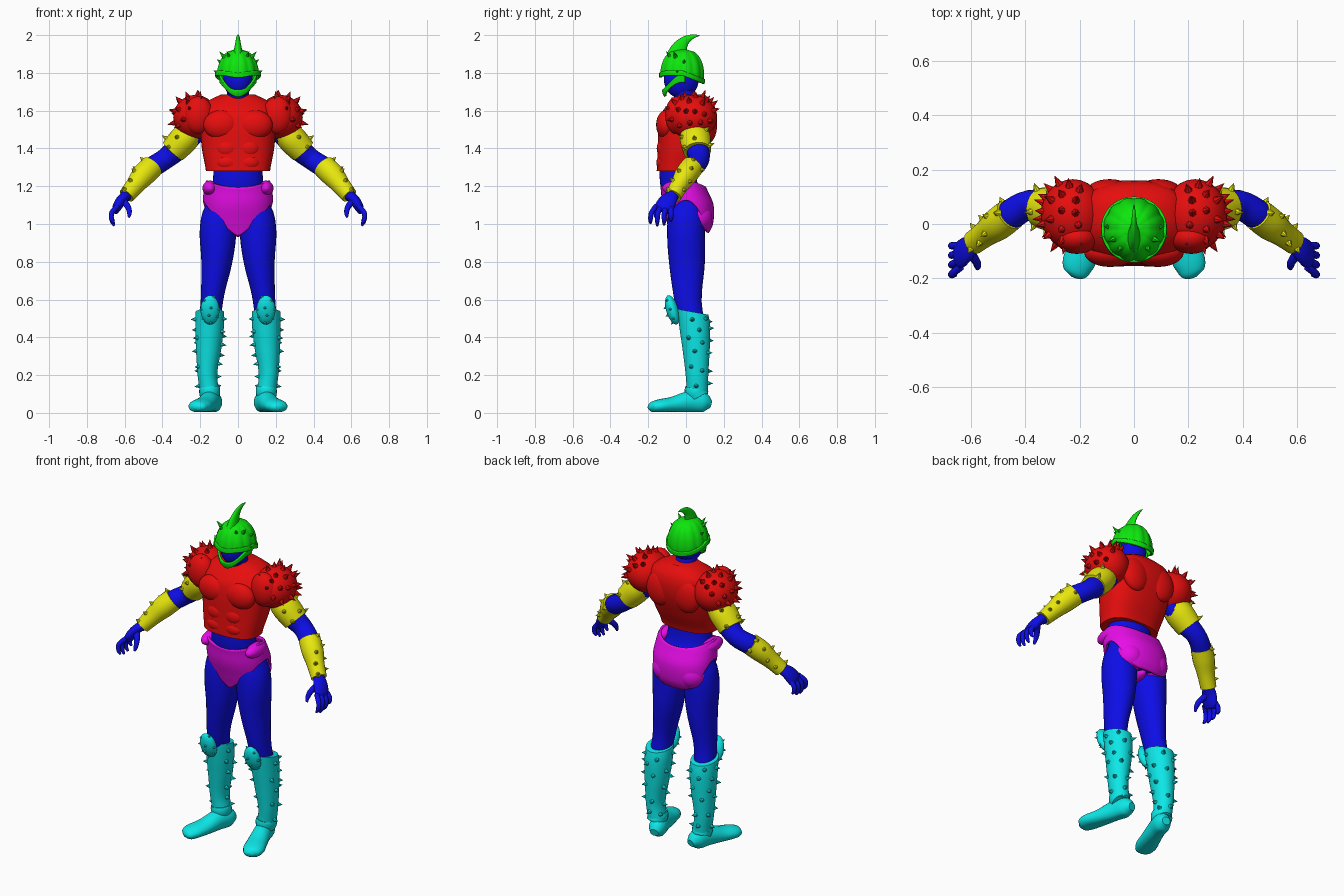
import bpy, bmesh, math, random
from mathutils import Vector, Matrix

random.seed(4)
if "Cube" in bpy.data.objects:
    bpy.data.objects.remove(bpy.data.objects["Cube"])


def material(name, rgb):
    m = bpy.data.materials.new(name)
    m.use_nodes = True
    m.diffuse_color = (*rgb, 1)
    m.node_tree.nodes["Principled BSDF"].inputs["Base Color"].default_value = (*rgb, 1)
    return m


LO, HI = 0.004, 0.8
BLUE = material("blue suit", (LO, LO, HI))
RED = material("red armour", (HI, LO, LO))
GREEN = material("green helmet", (LO, HI, LO))
YELLOW = material("yellow guards", (HI, HI, LO))
CYAN = material("cyan boots", (LO, HI, HI))
MAGENTA = material("magenta briefs", (HI, LO, HI))


def sample(rows, t):
    """Smooth interpolation through rows of numbers, t in row units."""
    i = min(int(t), len(rows) - 2)
    f = t - i
    p1, p2 = rows[i], rows[i + 1]
    p0, p3 = rows[max(i - 1, 0)], rows[min(i + 2, len(rows) - 1)]
    return [b + 0.5 * f * (c - a + f * (2*a - 5*b + 4*c - d + f * (3*(b - c) + d - a)))
            for a, b, c, d in zip(p0, p1, p2, p3)]


def finish(name, bm, mat, mirror=False, spikes=None, thick=0):
    bmesh.ops.recalc_face_normals(bm, faces=bm.faces)
    if spikes:
        add_spikes(bm, *spikes)
    mesh = bpy.data.meshes.new(name)
    bm.to_mesh(mesh)
    bm.free()
    mesh.materials.append(mat)
    ob = bpy.data.objects.new(name, mesh)
    bpy.context.collection.objects.link(ob)
    bpy.ops.object.select_all(action='DESELECT')
    ob.select_set(True)
    bpy.context.view_layer.objects.active = ob
    bpy.ops.object.shade_smooth_by_angle(angle=math.radians(40))
    if thick:
        mod = ob.modifiers.new("thickness", 'SOLIDIFY')
        mod.thickness, mod.offset = thick, 0
    if mirror:
        mod = ob.modifiers.new("mirror", 'MIRROR')
        mod.use_mirror_merge = False
    return ob


def add_spikes(bm, length, width, spacing, rule):
    """Scatter pointed thorns over the faces that meet the rule."""
    spots = [(f.calc_center_median(), f.normal.copy()) for f in bm.faces if len(f.verts) < 5]
    random.shuffle(spots)
    used = []
    for c, n in spots:
        if rule(c, n) and all((c - u).length > spacing for u in used):
            used.append(c)
            add_cone(bm, c - n * 0.008, c + n * length * random.uniform(0.75, 1.1), width)


def add_cone(bm, base, tip, width):
    d = tip - base
    m = Matrix.Translation((base + tip) / 2) @ d.to_track_quat('Z', 'Y').to_matrix().to_4x4()
    bmesh.ops.create_cone(bm, segments=7, radius1=width, radius2=0, depth=d.length,
                          cap_ends=False, matrix=m)


def skin(bm, rings, closed, cap):
    vs = [[bm.verts.new(p) for p in ring] for ring in rings]
    n = len(vs[0])
    for a, b in zip(vs, vs[1:]):
        for j in range(n if closed else n - 1):
            k = (j + 1) % n
            bm.faces.new((a[j], a[k], b[k], b[j]))
    if cap:
        bm.faces.new(vs[0])
        bm.faces.new(vs[-1])


def power(v, e):
    return math.copysign(abs(v) ** e, v)


def tube(name, rows, mat, ref=(0, 1, 0), n=20, steps=4, floor=None, mirror=True, spikes=None):
    """Rows are x, y, z, radius along ref, radius across."""
    bm, rings, ref = bmesh.new(), [], Vector(ref)
    last = len(rows) - 1
    for i in range(last * steps + 1):
        t = i / steps
        x, y, z, ra, rb = sample(rows, t)
        d = Vector(sample(rows, min(t + .1, last))[:3]) - Vector(sample(rows, max(t - .1, 0))[:3])
        d.normalize()
        a = (ref - ref.dot(d) * d).normalized()
        b = d.cross(a)
        ring = [Vector((x, y, z)) + a * ra * math.cos(q * math.tau / n)
                + b * rb * math.sin(q * math.tau / n) for q in range(n)]
        if floor is not None:
            for p in ring:
                p.z = max(p.z, floor)
        rings.append(ring)
    skin(bm, rings, True, True)
    return finish(name, bm, mat, mirror, spikes)


def shell(name, rows, mat, low=None, high=None, arc=None, e=1.0, rib=0, n=40, steps=20,
          thick=0, mirror=False, spikes=None):
    """Upright shape; rows are z, x, y, x radius, y radius. low and high trim it by angle."""
    bm, rings = bmesh.new(), []
    angles = ([arc[0] + (arc[1] - arc[0]) * j / n for j in range(n + 1)] if arc
              else [math.tau * j / n for j in range(n)])
    for i in range(steps + 1):
        ring = []
        for q in angles:
            c, s = math.cos(q), math.sin(q)
            z0 = low(c, s) if low else rows[0][0]
            z1 = high(c, s) if high else rows[-1][0]
            z = z0 + (z1 - z0) * i / steps
            k = max(j for j in range(len(rows) - 1) if rows[j][0] <= z or j == 0)
            f = (z - rows[k][0]) / (rows[k + 1][0] - rows[k][0])
            _, x, y, rx, ry = sample(rows, k + min(max(f, 0), 1))
            g = 1 + rib * abs(math.sin(6 * q))
            ring.append((x + rx * g * power(c, e), y + ry * g * power(s, e), z))
        rings.append(ring)
    skin(bm, rings, arc is None, not thick)
    return finish(name, bm, mat, mirror, spikes, thick)


def ball(name, centre, radii, mat, tilt=0, axis='Y', mirror=True, spikes=None):
    bm = bmesh.new()
    m = (Matrix.Translation(centre) @ Matrix.Rotation(math.radians(tilt), 4, axis)
         @ Matrix.Diagonal((*radii, 1)))
    bmesh.ops.create_uvsphere(bm, u_segments=28, v_segments=18, radius=1, matrix=m)
    return finish(name, bm, mat, mirror, spikes)


# Body
shell("waist", [(.97, 0, .02, .10, .09), (1.1, 0, .01, .16, .11), (1.2, 0, -.035, .135, .10),
                (1.32, 0, -.045, .13, .095)], BLUE)
shell("neck", [(1.6, 0, .02, .075, .07), (1.66, 0, 0, .06, .06), (1.74, 0, -.02, .06, .06)], BLUE)
ball("head", (0, -.025, 1.765), (.078, .092, .1), BLUE, mirror=False)
shell("thigh", [(.45, .15, .035, .06, .065), (.6, .137, .01, .06, .073), (.8, .112, .005, .082, .095),
                (.95, .106, 0, .097, .1), (1.05, .1, 0, .092, .095), (1.13, .09, 0, .07, .08)],
      BLUE, n=28, mirror=True)

# Chest armour
shell("chest_armour", [(1.28, 0, -.045, .17, .11), (1.39, 0, -.018, .19, .132),
                       (1.5, 0, .003, .2, .15), (1.59, 0, .015, .2, .145),
                       (1.65, 0, .03, .17, .11), (1.685, 0, .03, .09, .07)], RED, e=.8)
ball("pectoral", (.088, -.105, 1.525), (.095, .053, .078), RED)
ball("belly_plate", (.055, -.12, 1.4), (.06, .035, .05), RED)
ball("lower_belly_plate", (.055, -.125, 1.325), (.06, .032, .04), RED)
ball("shoulder_blade", (.09, .12, 1.53), (.085, .045, .1), RED)

# Shoulder armour
ball("shoulder_pad", (.225, .035, 1.565), (.118, .13, .118), RED, tilt=20,
     spikes=(.038, .018, .042, lambda c, n: c.x > .2 and n.x + n.z > .2 and n.z > -.55))
ball("shoulder_front_plate", (.21, -.05, 1.575), (.08, .06, .1), RED)

# Arms and guards
tube("arm", [(.19, .04, 1.55, .07, .07), (.3, .055, 1.42, .065, .065), (.385, .07, 1.345, .055, .055),
             (.46, .03, 1.295, .055, .055), (.54, -.03, 1.215, .042, .042),
             (.6, -.08, 1.14, .028, .028)], BLUE)
tube("upper_arm_band", [(.235, .045, 1.5, .07, .065), (.285, .05, 1.45, .082, .077),
                        (.345, .06, 1.385, .074, .07)], YELLOW,
     spikes=(.03, .016, .06, lambda c, n: n.x > .35))
tube("forearm_guard", [(.455, .035, 1.305, .06, .062), (.5, 0, 1.26, .06, .062),
                       (.545, -.035, 1.205, .048, .05), (.59, -.068, 1.15, .045, .043)], YELLOW,
     spikes=(.025, .016, .06, lambda c, n: n.x > .3))
ball("elbow_flare", (.485, .025, 1.3), (.045, .045, .04), YELLOW, tilt=45)

# Hands
tube("palm", [(.58, -.06, 1.16, .028, .025), (.615, -.09, 1.13, .045, .027),
              (.64, -.115, 1.09, .05, .025), (.648, -.125, 1.065, .035, .015)], BLUE)
for i, finger in enumerate(("little", "ring", "middle", "index")):
    y, drop = -.08 - .026 * i, (0, .02, .025, .012)[i]
    tube(finger + "_finger", [(.637, y, 1.095, .014, .014),
                              (.668, y - .008 * i, 1.06, .014, .014),
                              (.668, y - .01 * i, 1.03 - drop / 2, .012, .012),
                              (.655, y - .01 * i, 1.015 - drop, .006, .006)], BLUE, n=10)
tube("thumb", [(.61, -.1, 1.125, .02, .02), (.582, -.135, 1.09, .016, .016),
               (.575, -.155, 1.06, .013, .013), (.577, -.165, 1.035, .006, .006)], BLUE, n=10)

# Briefs: high cut at the hips, full at the back
shell("briefs", [(.93, 0, .015, .13, .09), (1.0, 0, .022, .168, .115), (1.1, 0, .01, .18, .13),
                 (1.18, 0, -.01, .175, .117), (1.25, 0, -.03, .16, .11)], MAGENTA, e=.9, n=56,
      low=lambda c, s: .935 + .19 * abs(c) ** 1.3 if s < 0 else .955 + .17 * abs(c) ** 5,
      high=lambda c, s: 1.195 + .035 * c * c, thick=.012)
ball("buttock", (.083, .055, 1.035), (.085, .085, .085), MAGENTA)
ball("crotch", (0, .01, .96), (.035, .085, .028), MAGENTA, mirror=False)
ball("hip_pad", (.148, -.04, 1.19), (.04, .085, .04), MAGENTA)

# Boots
shell("boot", [(.1, .15, .06, .052, .056), (.2, .162, .058, .052, .06), (.35, .155, .053, .068, .073),
               (.47, .15, .045, .076, .082), (.56, .15, .032, .074, .08)], CYAN, n=32, steps=26,
      high=lambda c, s: .535 - .015 * s, mirror=True,
      spikes=(.028, .016, .06, lambda c, n: n.y > -.55 and .14 < c.z < .5))
tube("ankle_cuff", [(.15, .07, .085, .055, .052), (.15, .055, .115, .062, .056),
                    (.152, .055, .135, .058, .053)], CYAN)
tube("foot", [(.122, .13, .045, .022, .025), (.13, .09, .055, .055, .048), (.15, .02, .058, .058, .05),
              (.178, -.07, .043, .043, .056), (.203, -.14, .036, .036, .06),
              (.21, -.18, .03, .028, .044), (.215, -.197, .026, .01, .018)],
     CYAN, ref=(0, 0, 1), floor=.005)
ball("knee_guard", (.148, -.072, .545), (.05, .033, .08), CYAN, tilt=17, axis='X',
     spikes=(.014, .012, .04, lambda c, n: n.y < -.3))

# Helmet
DOME = [(1.72, 0, -.02, .1, .105), (1.79, 0, -.02, .106, .11), (1.84, 0, -.02, .098, .104),
        (1.88, 0, -.02, .08, .088), (1.91, 0, -.02, .052, .06), (1.926, 0, -.02, .004, .005)]


def rim(c, s):
    return 1.787 - .045 * max(s, 0) - .012 * max(-s, 0) ** 8


shell("helmet_dome", DOME, GREEN, low=rim, rib=.05, n=72, thick=.006)
shell("helmet_brim", [(z, x, y, rx + .01, ry + .006) for z, x, y, rx, ry in DOME], GREEN,
      low=rim, high=lambda c, s: rim(c, s) + .025, steps=5, thick=.012)
shell("chin_guard", [(1.66, 0, -.03, .06, .075), (1.70, 0, -.025, .08, .095),
                     (1.75, 0, -.02, .092, .1), (1.8, 0, -.02, .096, .1)], GREEN,
      arc=(-math.pi - .15, .15), low=lambda c, s: 1.675 + .075 * abs(c) ** 2.2,
      high=lambda c, s: 1.712 + .08 * abs(c) ** 3, steps=6, thick=.012)
tube("crest", [(0, -.05, 1.885, .055, .03), (0, -.035, 1.93, .042, .02), (0, -.005, 1.97, .025, .012),
               (0, .035, 1.992, .012, .007), (0, .072, 1.998, .002, .002)], GREEN, mirror=False)

# Helmet horns: brim tips and temple thorns
horns = bmesh.new()
for base, tip, width in (((.095, -.04, 1.8), (.13, -.05, 1.812), .016),
                         ((.06, -.05, 1.87), (.1, -.065, 1.915), .018),
                         ((.085, -.01, 1.85), (.112, -.01, 1.872), .014),
                         ((.045, -.08, 1.88), (.06, -.105, 1.915), .013)):
    add_cone(horns, Vector(base), Vector(tip), width)
finish("helmet_horns", horns, GREEN, mirror=True)
